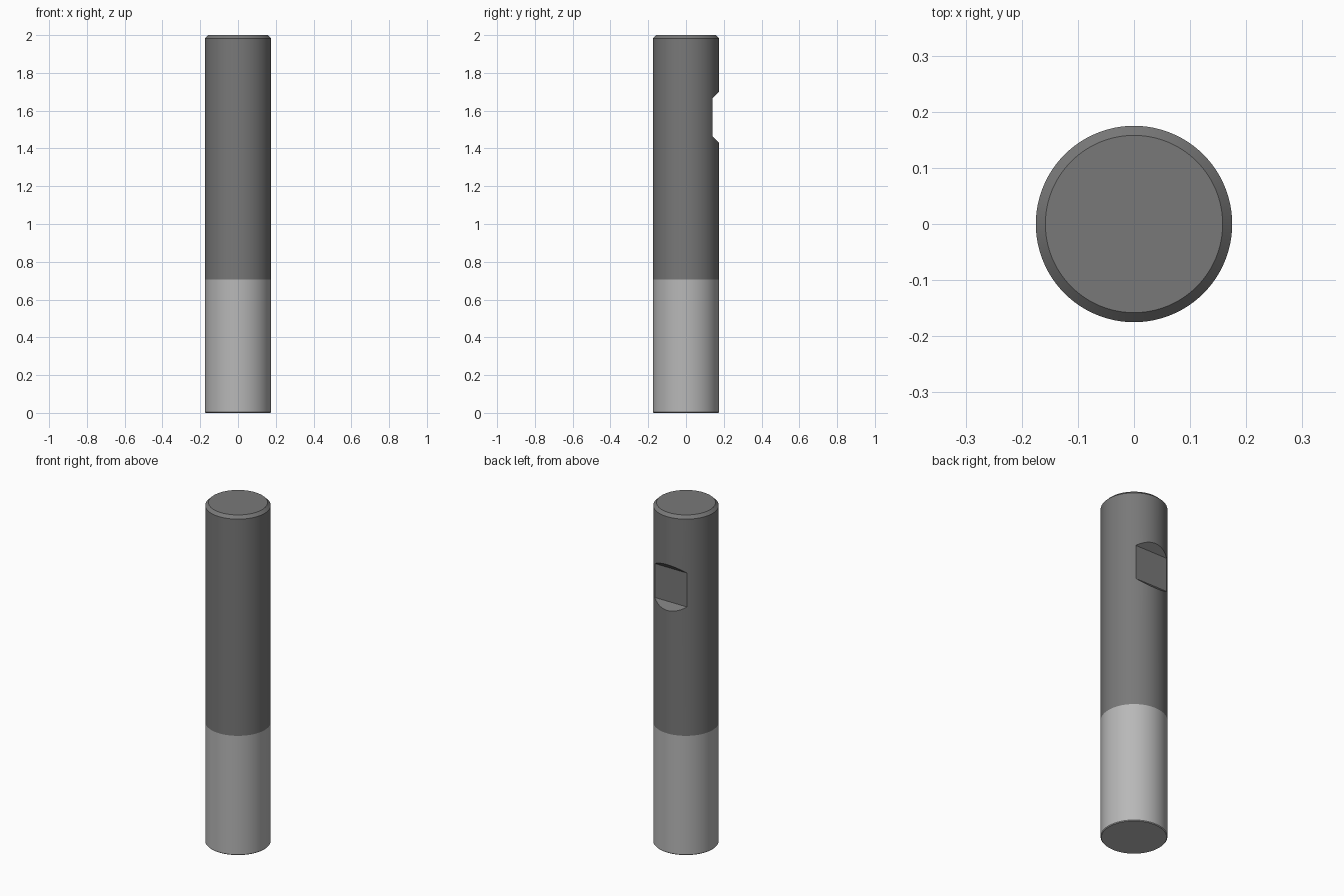
import bpy, bmesh, math

if "Cube" in bpy.data.objects:
    bpy.data.objects.remove(bpy.data.objects["Cube"])

R = 0.175
SEGMENTS = 96


def new_object(name, bm, grey=None):
    bmesh.ops.recalc_face_normals(bm, faces=bm.faces)
    mesh = bpy.data.meshes.new(name)
    bm.to_mesh(mesh)
    bm.free()
    obj = bpy.data.objects.new(name, mesh)
    bpy.context.collection.objects.link(obj)
    if grey is not None:
        mat = bpy.data.materials.new(name + "_grey")
        mat.diffuse_color = (grey, grey, grey, 1)
        mat.use_nodes = True
        mat.node_tree.nodes["Principled BSDF"].inputs["Base Color"].default_value = mat.diffuse_color
        mesh.materials.append(mat)
    return obj


def turned(name, profile, grey):
    """Closed solid of revolution from (radius, z) points, capped at both ends."""
    bm = bmesh.new()
    rings = [[bm.verts.new((r * math.cos(a), r * math.sin(a), z))
              for a in (2 * math.pi * i / SEGMENTS for i in range(SEGMENTS))]
             for r, z in profile]
    for low, high in zip(rings, rings[1:]):
        for i in range(SEGMENTS):
            j = (i + 1) % SEGMENTS
            bm.faces.new((low[i], low[j], high[j], high[i]))
    bm.faces.new(rings[0])
    bm.faces.new(rings[-1])
    return new_object(name, bm, grey)


def smooth(obj):
    bpy.ops.object.select_all(action='DESELECT')
    obj.select_set(True)
    bpy.context.view_layer.objects.active = obj
    bpy.ops.object.shade_smooth_by_angle(angle=math.radians(30))


# Lighter lower section with a tiny bottom edge break
lower = turned("lower_section", [(R - 0.004, 0), (R, 0.004), (R, 0.705)], 0.48)

# Darker shank with a chamfered top
shank = turned("shank", [(R, 0.705), (R, 1.983), (0.158, 2.0)], 0.19)

# Clamping flat: 45-degree sided notch cut into the back of the shank
bm = bmesh.new()
section = [(0.14, 1.465), (0.24, 1.365), (0.24, 1.765), (0.14, 1.665)]
face = bm.faces.new([bm.verts.new((-0.3, y, z)) for y, z in section])
ext = bmesh.ops.extrude_face_region(bm, geom=[face])
bmesh.ops.translate(bm, vec=(0.6, 0, 0),
                    verts=[g for g in ext["geom"] if isinstance(g, bmesh.types.BMVert)])
cutter = new_object("flat_cutter", bm)
cutter.hide_render = True

bpy.context.view_layer.objects.active = shank
mod = shank.modifiers.new("clamping_flat", 'BOOLEAN')
mod.operation = 'DIFFERENCE'
mod.solver = 'EXACT'
mod.object = cutter
bpy.ops.object.modifier_apply(modifier=mod.name)
bpy.data.objects.remove(cutter, do_unlink=True)

for part in (lower, shank):
    smooth(part)
